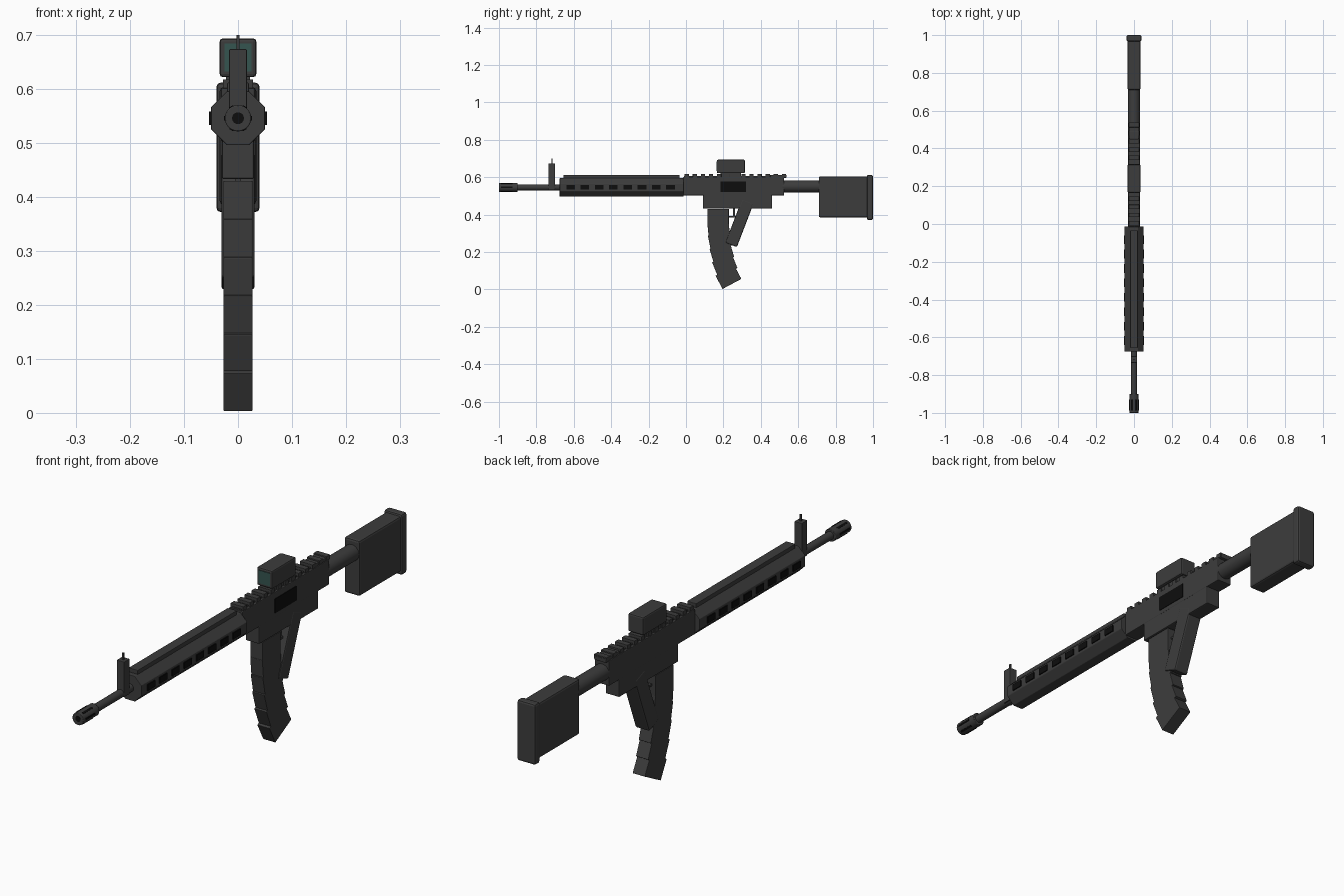
import bpy, bmesh, math
from mathutils import Matrix, Vector

cube = bpy.data.objects.get("Cube")
if cube:
    bpy.data.objects.remove(cube, do_unlink=True)


def material(name, rgb):
    m = bpy.data.materials.new(name)
    m.use_nodes = True
    m.diffuse_color = (*rgb, 1)
    bsdf = next(n for n in m.node_tree.nodes if n.type == 'BSDF_PRINCIPLED')
    bsdf.inputs["Base Color"].default_value = (*rgb, 1)
    return m


GREY = material("dark grey", (0.046, 0.046, 0.046))
BLACK = material("black", (0.004, 0.004, 0.004))
GLASS = material("dark green glass", (0.035, 0.09, 0.08))
AXIS = 0.546  # bore height


def finish(name, bm, mat, bevel=0.0, smooth=False):
    bmesh.ops.recalc_face_normals(bm, faces=bm.faces)
    mesh = bpy.data.meshes.new(name)
    bm.to_mesh(mesh)
    bm.free()
    mesh.materials.append(mat)
    ob = bpy.data.objects.new(name, mesh)
    bpy.context.collection.objects.link(ob)
    if bevel:
        mod = ob.modifiers.new("Bevel", 'BEVEL')
        mod.width = bevel
        mod.segments = 2
        mod.limit_method = 'ANGLE'
    if smooth:
        bpy.ops.object.select_all(action='DESELECT')
        ob.select_set(True)
        bpy.context.view_layer.objects.active = ob
        bpy.ops.object.shade_smooth_by_angle(angle=math.radians(35))
    return ob


def add_box(bm, centre, size, rot=Matrix()):
    m = Matrix.Translation(centre) @ rot @ Matrix.Diagonal((*size, 1))
    bmesh.ops.create_cube(bm, size=1, matrix=m)


def box(name, half_x, y, z, mat=GREY, bevel=0.0, x=0.0):
    bm = bmesh.new()
    centre = (x, (y[0] + y[1]) / 2, (z[0] + z[1]) / 2)
    add_box(bm, centre, (2 * half_x, y[1] - y[0], z[1] - z[0]))
    return finish(name, bm, mat, bevel)


def tube(name, radius, y, mat=GREY, sides=24, z=AXIS, turn=0.0, bevel=0.0):
    bm = bmesh.new()
    m = (Matrix.Translation((0, (y[0] + y[1]) / 2, z))
         @ Matrix.Rotation(math.pi / 2, 4, 'X') @ Matrix.Rotation(turn, 4, 'Z'))
    bmesh.ops.create_cone(bm, cap_ends=True, segments=sides, radius1=radius,
                          radius2=radius, depth=y[1] - y[0], matrix=m)
    return finish(name, bm, mat, bevel, smooth=sides > 8)


# Barrel and muzzle
tube("barrel", 0.016, (-0.92, 0.0))
tube("muzzle_device", 0.0245, (-1.0, -0.9), bevel=0.002)
tube("muzzle_bore", 0.011, (-1.0005, -0.995), BLACK)
bm = bmesh.new()
for i in range(6):
    rot = Matrix.Rotation(i * math.pi / 3, 4, 'Y')
    pos = Vector((0, -0.958, AXIS)) + rot @ Vector((0.0235, 0, 0))
    add_box(bm, pos, (0.004, 0.06, 0.008), rot)
finish("muzzle_slots", bm, BLACK)

# Front sight
box("front_sight_post", 0.0165, (-0.735, -0.7), (0.535, 0.674), bevel=0.002)
box("front_sight_pin", 0.003, (-0.72, -0.714), (0.67, 0.7))

# Eight-sided handguard with vents and a top rail
tube("handguard", 0.05 / math.cos(math.pi / 8), (-0.675, -0.013), sides=8,
     turn=math.pi / 8, bevel=0.002)
box("handguard_rail", 0.02, (-0.655, -0.035), (0.59, 0.612), bevel=0.002)
bm = bmesh.new()
for side in (-1, 1):
    for i in range(8):
        add_box(bm, (side * 0.05, -0.617 + i * 0.0763, AXIS), (0.008, 0.046, 0.025))
finish("handguard_vents", bm, BLACK)

# Receiver
box("upper_receiver", 0.031, (-0.015, 0.525), (0.503, 0.602), bevel=0.003)
box("lower_receiver", 0.03, (0.09, 0.46), (0.433, 0.51), bevel=0.004)
box("ejection_port", 0.004, (0.185, 0.32), (0.52, 0.577), BLACK, x=0.029)

# Top rail with teeth
box("receiver_rail", 0.02, (-0.01, 0.53), (0.598, 0.607))
bm = bmesh.new()
for i in range(13):
    add_box(bm, (0, 0.004 + i * 0.0433, 0.609), (0.056, 0.023, 0.018))
finish("rail_teeth", bm, GREY, 0.001)
box("rear_rail_block", 0.026, (0.45, 0.537), (0.597, 0.613), bevel=0.002)

# Optic
box("optic_mount", 0.022, (0.185, 0.295), (0.6, 0.63))
box("optic_body", 0.034, (0.165, 0.315), (0.622, 0.694), bevel=0.006)
box("optic_lens", 0.025, (0.163, 0.17), (0.633, 0.684), GLASS)

# Stock
tube("buffer_tube", 0.032, (0.515, 0.72), z=0.551)
box("stock", 0.034, (0.71, 0.98), (0.385, 0.604), bevel=0.008)
box("butt_pad", 0.04, (0.967, 1.0), (0.372, 0.612), bevel=0.008)

# Curved magazine made of progressively tilted blocks
bm = bmesh.new()
for i in range(6):
    rot = Matrix.Rotation(math.radians(5.6 * i), 4, 'X')
    centre = (0, 0.172 + 0.055 * (i / 5) ** 2, 0.39 - 0.065 * i)
    add_box(bm, centre, (0.054, 0.114, 0.08), rot)
finish("magazine", bm, GREY, 0.002)

# Pistol grip, trigger and guard
bm = bmesh.new()
add_box(bm, (0, 0.286, 0.355), (0.062, 0.066, 0.25),
        Matrix.Rotation(math.radians(-21), 4, 'X'))
finish("pistol_grip", bm, GREY, 0.006)
box("trigger", 0.006, (0.25, 0.262), (0.392, 0.44))
box("trigger_guard", 0.012, (0.22, 0.29), (0.386, 0.394))
